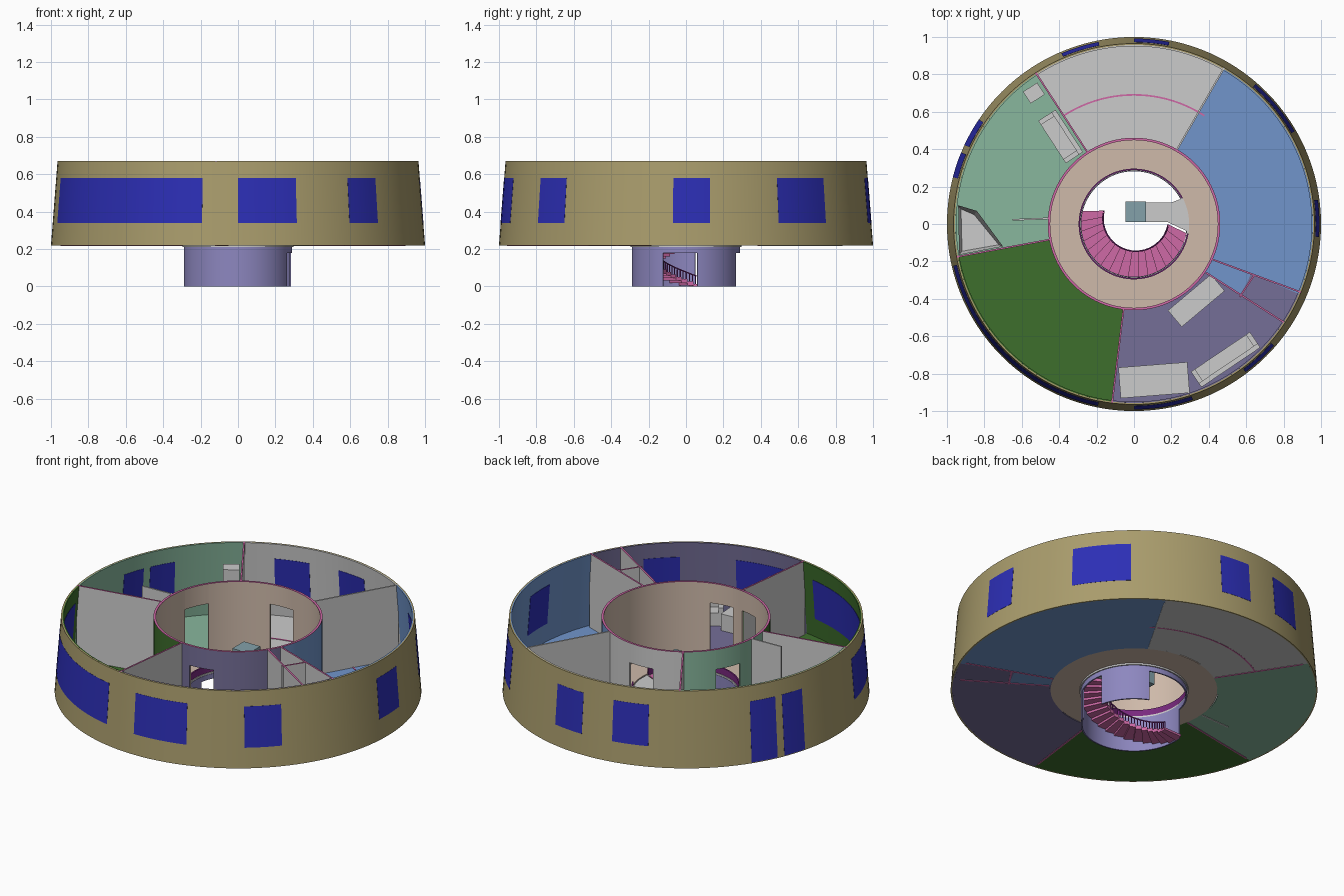
import bpy, bmesh, math
from mathutils import Vector, Matrix

if "Cube" in bpy.data.objects:
    bpy.data.objects.remove(bpy.data.objects["Cube"])

def material(name, r, g, b):
    m = bpy.data.materials.new(name)
    m.diffuse_color = (*[(c / 255) ** 2.2 for c in (r, g, b)], 1)
    m.use_nodes = True
    m.node_tree.nodes["Principled BSDF"].inputs["Base Color"].default_value = m.diffuse_color
    return m

KHAKI = material("khaki", 168, 155, 108)
WINDOW = material("window_blue", 48, 50, 180)
TAN = material("tan", 205, 184, 168)
PINK = material("pink", 205, 105, 165)
MINT = material("mint", 135, 182, 156)
GREEN = material("green", 64, 110, 48)
PURPLE = material("purple", 116, 110, 150)
BLUE = material("blue", 112, 148, 202)
LILAC = material("lilac", 140, 134, 190)
PLUM = material("plum", 120, 45, 125)
TEAL = material("teal", 130, 160, 168)
GREY = None
Z0, Z1 = 0.22, 0.67

def finish(name, bm, mat):
    bmesh.ops.recalc_face_normals(bm, faces=bm.faces)
    me = bpy.data.meshes.new(name)
    bm.to_mesh(me)
    bm.free()
    ob = bpy.data.objects.new(name, me)
    bpy.context.collection.objects.link(ob)
    if mat:
        me.materials.append(mat)
    return ob

def sweep(name, profile, a0, a1, mat):
    """Sweep an (r, z) profile about z from angle a0 to a1 in degrees."""
    bm = bmesh.new()
    full = a1 - a0 >= 360
    n = max(2, round((a1 - a0) / 3))
    rings = []
    for i in range(n if full else n + 1):
        a = math.radians(a0 + (a1 - a0) * i / n)
        rings.append([bm.verts.new((r * math.cos(a), r * math.sin(a), z)) for r, z in profile])
    k = len(profile)
    for i in range(n):
        p, q = rings[i], rings[(i + 1) % len(rings)]
        for j in range(k):
            bm.faces.new((p[j], p[(j + 1) % k], q[(j + 1) % k], q[j]))
    if not full:
        bm.faces.new(rings[0])
        bm.faces.new(rings[-1])
    return finish(name, bm, mat)

def arc(name, r0, r1, z0, z1, a0, a1, mat):
    return sweep(name, [(r0, z0), (r1, z0), (r1, z1), (r0, z1)], a0, a1, mat)

def shell(name, d0, d1, z0, z1, a0, a1, mat):
    """Piece of the leaning outer wall between depths d0 and d1."""
    R = lambda z: 1 - 0.035 * (z - Z0) / (Z1 - Z0)
    return sweep(name, [(R(z0) - d1, z0), (R(z0) - d0, z0), (R(z1) - d0, z1), (R(z1) - d1, z1)], a0, a1, mat)

def wall_with_doors(name, r0, r1, z0, z1, ztop, a0, a1, doors, mat):
    a = a0
    for d0, d1 in doors:
        if a0 <= d0 and d1 <= a1:
            arc(name, r0, r1, z0, z1, a, d0, mat)
            arc(name + "_lintel", r0, r1, ztop, z1, d0, d1, mat)
            a = d1
    arc(name, r0, r1, z0, z1, a, a1, mat)

def box(name, c, size, angle=0, mat=GREY):
    bm = bmesh.new()
    m = Matrix.Translation(c) @ Matrix.Rotation(math.radians(angle), 4, 'Z') @ Matrix.Diagonal((*size, 1))
    bmesh.ops.create_cube(bm, size=1, matrix=m)
    return finish(name, bm, mat)

def prism(name, pts, z0, z1, mat=GREY):
    bm = bmesh.new()
    f = bm.faces.new([bm.verts.new((x, y, z0)) for x, y in pts])
    g = bmesh.ops.extrude_face_region(bm, geom=[f])["geom"]
    bmesh.ops.translate(bm, verts=[v for v in g if isinstance(v, bmesh.types.BMVert)], vec=(0, 0, z1 - z0))
    return finish(name, bm, mat)

def panel(name, p, q, edge=PINK):
    """Full-height partition between two plan points, with coloured top and bottom."""
    p, q = Vector(p), Vector(q)
    d, c = q - p, (p + q) / 2
    ang = math.degrees(math.atan2(d.y, d.x))
    box(name, (c.x, c.y, (Z0 + Z1) / 2), (d.length, 0.009, Z1 - Z0 - 0.004), ang)
    for z in (Z0 - 0.001, Z1 - 0.001):
        box(name + "_trim", (c.x, c.y, z), (d.length, 0.009, 0.003), ang, edge)

def pol(r, deg):
    return (r * math.cos(math.radians(deg)), r * math.sin(math.radians(deg)))

# Outer shell and windows
shell("outer_wall", 0, 0.008, Z0, Z1, 0, 360, KHAKI)
for a0, a1, zb in [(-4, 7.5, .34), (30, 49, .34), (79, 90, .34), (101, 113, .34), (146, 155, .225),
                   (157.5, 165.5, .225), (193, 258.8, .34), (270, 288.5, .34), (307, 319, .34)]:
    shell("window", -0.001, 0.017, zb, 0.58, a0, a1, WINDOW)

# Rooms: floor, outer lining and inner ring wall
DOORS = [(83, 102), (146, 165), (247, 262), (270, 288)]
for name, a0, a1, mat in [("grey_room", 60, 123, GREY), ("mint_room", 123, 190.5, MINT),
                          ("green_room", 190.5, 263, GREEN), ("purple_room", 263, 337, PURPLE),
                          ("blue_room", 337, 420, BLUE)]:
    fa0, fa1 = a0, a1
    if name == "purple_room":
        fa1 = 326
    arc(name + "_floor", 0.46, 0.985, Z0, Z0 + 0.006, fa0, fa1, mat)
    shell(name + "_lining", 0.008, 0.015, Z0, Z1, a0, a1, mat)
    wall_with_doors(name + "_ring_wall", 0.454, 0.46, Z0, Z1 - 0.003, 0.55, a0, a1, DOORS, mat)
arc("vestibule_floor", 0.46, 0.68, Z0, Z0 + 0.006, 326, 337, BLUE)
arc("closet_floor", 0.68, 0.985, Z0, Z0 + 0.006, 326, 337, PURPLE)
arc("floor_arc_trim", 0.686, 0.695, Z0 - 0.001, Z0 + 0.009, 57, 123, PINK)

# Hall inside the ring
wall_with_doors("hall_wall", 0.448, 0.454, Z0, Z1 - 0.003, 0.55, 0, 360, DOORS, TAN)
arc("hall_wall_cap", 0.448, 0.461, Z1 - 0.003, Z1, 0, 360, PINK)
arc("hall_floor", 0.295, 0.455, Z0, Z0 + 0.006, 0, 360, TAN)
arc("stairwell_railing", 0.288, 0.296, 0.212, 0.26, 28, 350, PLUM)

# Partitions
for a in (60, 123, 190.5, 263):
    panel("partition", pol(0.46, a), pol(0.965, a), GREY if a == 60 else PINK)
panel("partition", (0.42, -0.19), (0.893, -0.365))
panel("partition", (0.385, -0.26), (0.80, -0.525))
panel("cross_wall", (0.645, -0.27), (0.565, -0.39))
panel("screen_wall", (-0.65, 0.022), (-0.46, 0.03), GREY)

# Core cylinder with two openings
wall_with_doors("core_wall", 0.282, 0.29, 0, 0.21, 0.18, -25, 335, [(-25, 12), (67, 170)], LILAC)
arc("core_collar", 0.284, 0.297, 0.21, Z0, 0, 360, GREY)

# Spiral stair with balusters and handrail
N, A0, A1 = 17, 166, 350
def inner(deg):
    x, y = pol(0.172, deg)
    return (x + 0.01, y + 0.03)
rail = []
for i in range(N):
    a, b = A0 + (A1 - A0) * i / N, A0 + (A1 - A0) * (i + 1) / N
    m = (a + b) / 2
    z = Z0 * (i + 1) / N
    prism("stair_tread", [inner(a), inner(b), pol(0.284, b), pol(0.284, m), pol(0.284, a)],
          max(0, z - 0.02), z, PINK)
    for t in (a + 2, m + 2):
        x, y = inner(t)
        box("baluster", (x * 1.03, y * 1.03, z + 0.02), (0.005, 0.005, 0.04), t, PLUM)
    x, y = inner(m)
    rail.append((x * 1.03, y * 1.03, z + 0.042))
cu = bpy.data.curves.new("handrail", 'CURVE')
cu.dimensions = '3D'
cu.bevel_depth = 0.004
cu.bevel_resolution = 1
sp = cu.splines.new('POLY')
sp.points.add(len(rail) - 1)
for p, co in zip(sp.points, rail):
    p.co = (*co, 1)
cu.materials.append(PLUM)
bpy.context.collection.objects.link(bpy.data.objects.new("handrail", cu))

# Stair landing and central cabin
prism("landing", [(0.06, 0.01), (0.18, 0.01), pol(0.29, -8), pol(0.29, 5), pol(0.29, 17), pol(0.29, 28),
                  (0.2, 0.115), (0.06, 0.115)], 0.212, Z0 + 0.004)
box("central_cabin", (0.01, 0.065, 0.34), (0.11, 0.11, 0.24), 0, TEAL)

# Furniture
F = Z0 + 0.006
def block(name, x, y, w, d, h, ang, base=0):
    return box(name, (x, y, F + base + h / 2), (w, d, h), ang)
def sofa(name, x, y, w, d, ang, side):
    block(name + "_seat", x, y, w, d, 0.08, ang)
    v = Matrix.Rotation(math.radians(ang), 2)
    o = v @ Vector((0, side * (d / 2 - 0.013)))
    block(name + "_back", x + o.x, y + o.y, w, 0.026, 0.16, ang)
    for s in (-1, 1):
        o = v @ Vector((s * (w / 2 - 0.013), 0))
        block(name + "_arm", x + o.x, y + o.y, 0.026, d, 0.11, ang)
block("table", 0.333, -0.41, 0.30, 0.115, 0.14, 40)
block("bed", 0.107, -0.835, 0.37, 0.165, 0.10, 4.5)
sofa("long_sofa", 0.49, -0.725, 0.38, 0.10, 34, -1)
sofa("mint_sofa", -0.392, 0.468, 0.27, 0.11, -57, 1)
block("cabinet", -0.535, 0.70, 0.09, 0.075, 0.33, 33)

# Corner tub with sunken basin
tub = prism("corner_tub", [(-0.94, 0.10), (-0.84, 0.07), (-0.70, -0.12), (-0.935, -0.165)], F, F + 0.12)
bm = bmesh.new()
bm.from_mesh(tub.data)
top = max(bm.faces, key=lambda f: f.calc_center_median().z)
bmesh.ops.inset_individual(bm, faces=[top], thickness=0.025)
bmesh.ops.translate(bm, verts=top.verts, vec=(0, 0, -0.07))
bm.to_mesh(tub.data)
bm.free()

# Smooth the round parts while keeping hard edges
for ob in bpy.context.collection.objects:
    if ob.type == 'MESH':
        ob.select_set(True)
        bpy.context.view_layer.objects.active = ob
bpy.ops.object.shade_smooth_by_angle(angle=math.radians(30))
